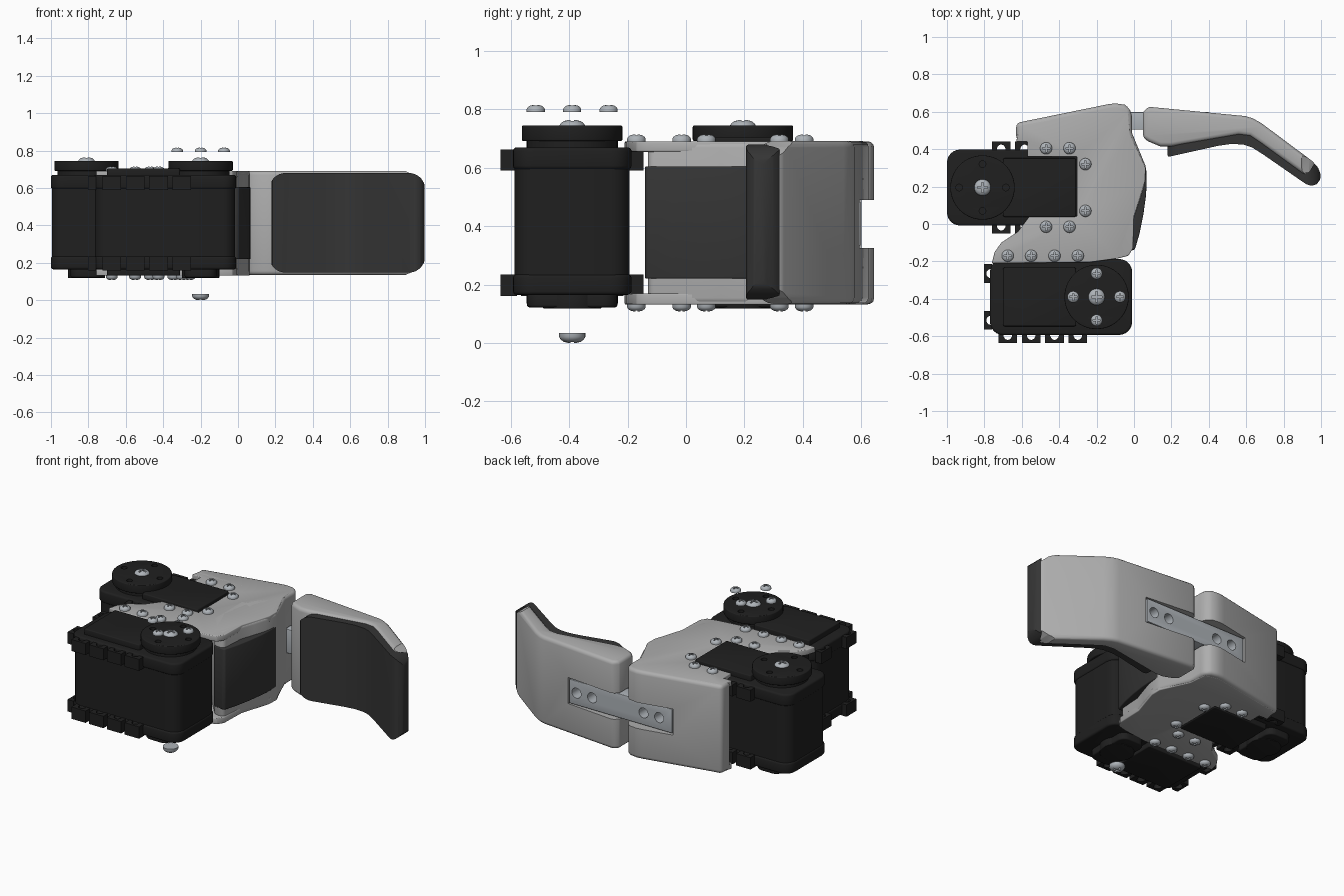
import bpy, bmesh, math
from mathutils import Matrix

if "Cube" in bpy.data.objects:
    bpy.data.objects.remove(bpy.data.objects["Cube"])


def material(name, r, g, b):
    m = bpy.data.materials.new(name)
    m.diffuse_color = (r, g, b, 1)
    m.use_nodes = True
    m.node_tree.nodes["Principled BSDF"].inputs["Base Color"].default_value = m.diffuse_color
    return m


BLACK = material("black_plastic", 0.014, 0.014, 0.014)
RUBBER = material("dark_rubber", 0.035, 0.035, 0.035)
STEEL = material("steel", 0.42, 0.45, 0.48)
GREY = material("grey_plastic", 0.42, 0.42, 0.42)
cutters = []


def finish(name, bm, mat, bevel=0.0, segs=3):
    bmesh.ops.recalc_face_normals(bm, faces=bm.faces)
    me = bpy.data.meshes.new(name)
    bm.to_mesh(me)
    bm.free()
    ob = bpy.data.objects.new(name, me)
    bpy.context.collection.objects.link(ob)
    if mat:
        me.materials.append(mat)
    if bevel:
        b = ob.modifiers.new("bevel", "BEVEL")
        b.width, b.segments = bevel, segs
        b.limit_method, b.angle_limit = "ANGLE", math.radians(32)
    return ob


def prism(name, pts, lo, hi, mat=None, bevel=0.0, axis="z", segs=3):
    """Extrude a 2D outline along z (points x,y) or along y (points x,z)."""
    bm = bmesh.new()
    place = (lambda p, h: (p[0], p[1], h)) if axis == "z" else (lambda p, h: (p[0], h, p[1]))
    a = [bm.verts.new(place(p, lo)) for p in pts]
    b = [bm.verts.new(place(p, hi)) for p in pts]
    bm.faces.new(a)
    bm.faces.new(b[::-1])
    for i in range(len(pts)):
        j = (i + 1) % len(pts)
        bm.faces.new((a[i], a[j], b[j], b[i]))
    return finish(name, bm, mat, bevel, segs)


def rrect(x0, x1, y0, y1, r, n=6):
    x0, x1 = sorted((x0, x1))
    out = []
    for k, (cx, cy) in enumerate([(x1 - r, y1 - r), (x0 + r, y1 - r), (x0 + r, y0 + r), (x1 - r, y0 + r)]):
        for i in range(n + 1):
            t = math.pi / 2 * (k + i / n)
            out.append((cx + r * math.cos(t), cy + r * math.sin(t)))
    return out


def circle(cx, cy, r, n=40):
    return [(cx + r * math.cos(2 * math.pi * i / n), cy + r * math.sin(2 * math.pi * i / n)) for i in range(n)]


def boolean(ob, cutter, op="DIFFERENCE"):
    m = ob.modifiers.new("cut", "BOOLEAN")
    m.operation, m.object, m.solver = op, cutter, "EXACT"
    cutter.hide_render = True
    cutters.append(cutter)


def bake(ob):
    bpy.context.view_layer.update()
    me = bpy.data.meshes.new_from_object(ob.evaluated_get(bpy.context.evaluated_depsgraph_get()))
    ob.modifiers.clear()
    ob.data = me


# Servo motor: horn axis at (cx, cy), case runs in direction d along x
def servo(tag, cx, cy, d):
    X = lambda u: cx + d * u
    prism(tag + "_case", rrect(X(-.185), X(.565), cy - .197, cy + .197, .07), .22, .61, BLACK)
    for part, lo, hi in (("lower_lid", .165, .235), ("upper_lid", .595, .67)):
        prism(f"{tag}_{part}", rrect(X(-.19), X(.57), cy - .203, cy + .203, .07), lo, hi, BLACK, .012)
    for part, lo, hi in (("bottom_cap", .132, .17), ("top_cap", .66, .705)):
        prism(f"{tag}_{part}", rrect(X(.11), X(.5), cy - .157, cy + .157, .01), lo, hi, BLACK, .006)
    # output horn and rear bearing
    prism(tag + "_horn_neck", circle(cx, cy, .155), .66, .70, BLACK)
    horn = prism(tag + "_horn", circle(cx, cy, .172, 56), .692, .745, BLACK, .005)
    for i in range(4):
        a = i * math.pi / 2
        boolean(horn, prism("cutter", circle(cx + .125 * math.cos(a), cy + .125 * math.sin(a), .018, 16), .72, .8))
    prism(tag + "_rear_boss", rrect(cx - .085, cx + .085, cy - .155, cy + .155, .05), .122, .17, BLACK, .008)
    prism(tag + "_rear_disc", circle(cx, cy, .1), .118, .17, BLACK, .004)
    # arched screw tabs on both long sides and the far end
    arch = [(.024 * math.cos(math.pi * i / 8), .030 * math.sin(math.pi * i / 8)) for i in range(9)]
    tab = [(.05, -.01), (.05, .045), (-.05, .045), (-.05, -.01)] + [(-.024, -.01)] + arch[::-1] + [(.024, -.01)]
    spots = [(X(u), cy + s * .2, s, 0) for u in (.1, .225, .35, .475) for s in (-1, 1)]
    spots += [(X(.567), cy + v, d, 1) for v in (-.125, .125)]
    for x, y, s, end in spots:
        pts = [(x + s * q * .75, y + p) if end else (x + p, y + s * q) for p, q in tab]
        for lo, hi in ((.16, .235), (.59, .663)):
            prism(tag + "_screw_tab", pts, lo, hi, BLACK)


servo("front_servo", -.2, -.39, -1)
servo("left_servo", -.81, .195, 1)

# Bracket: two plates with a servo cutout, joined by a back and side wall
plate = [(-.61, .53), (-.63, .44), (-.57, .44), (-.57, .36), (-.305, .36), (-.305, .04), (-.56, .04),
         (-.62, -.04), (-.71, -.10), (-.745, -.15), (-.76, -.21), (-.24, -.205), (-.09, -.185), (-.03, -.17),
         (-.005, -.13), (0, .04), (.035, .15), (.06, .23), (.062, .3), (-.02, .48), (-.03, .60), (-.12, .62)]
for part, lo, hi in (("bottom", .131, .17), ("top", .655, .691)):
    prism(f"bracket_{part}_plate", plate, lo, hi, GREY, .005)
wall = [(-.63, .45), (-.63, .54), (-.14, .64), (-.10, .645), (-.05, .638), (-.02, .615), (-.012, .58), (-.012, .49),
        (.062, .31), (.065, .28), (.055, .2), (.03, .12), (0, .03), (-.01, -.13), (-.07, -.13), (-.2, .02), (-.2, .45)]
bracket_wall = prism("bracket_wall", wall, .132, .691, GREY, .022)

# Palm pad between the plates
prism("palm_pad", [(-.08, -.13), (-.01, -.142), (.005, -.135), (.03, -.05), (.05, .05), (.064, .15), (.068, .22),
                   (.066, .29), (0, .3)], .22, .605, RUBBER, .006)

# Bent finger with rounded tip corners
finger_pts = [(.048, .46), (.048, .595), (.06, .617), (.085, .626), (.595, .577), (.635, .565), (.68, .54), (.955, .335),
              (.975, .315), (.955, .25), (.90, .27), (.68, .43), (.62, .47), (.56, .477), (.2, .415), (.14, .415), (.08, .44)]
finger = prism("finger", finger_pts, .134, .692, GREY, .022)
tip = [(-.5, .1), (-.5, .72), (.87, .72), (.90, .688), (.935, .672), (.965, .645), (.985, .61), (.993, .57),
       (.993, .255), (.985, .215), (.965, .18), (.935, .153), (.90, .137), (.87, .1)]
boolean(finger, prism("cutter", tip, 0, 1, axis="y"), "INTERSECT")

# Rubber pad along the inside of the finger, wrapping the tip
pad_pts = [(.18, .358), (.18, .43), (.56, .49), (.62, .483), (.69, .435), (.90, .28), (.935, .275), (.965, .325), (.985, .30),
           (.998, .265), (.995, .235), (.975, .212), (.95, .204), (.92, .213), (.69, .372), (.63, .41), (.585, .425), (.52, .428), (.45, .418)]
finger_pad = prism("finger_pad", pad_pts, .13, .70, RUBBER, .01)
boolean(finger_pad, prism("cutter", rrect(.168, 1.0, .148, .68, .085, 8), 0, 1, axis="y"), "INTERSECT")

# Link bar let into the backs of bracket and finger
slot = prism("slot_cutter", [(-.33, .508), (.41, .508), (.41, .8), (-.33, .8)], .325, .49)
boolean(bracket_wall, slot)
boolean(finger, slot)
bar = prism("link_bar", [(-.32, .505), (.40, .505), (.40, .598), (-.32, .598)], .332, .484, STEEL, .004)
for x in (-.23, -.12, .24, .35):
    boolean(bar, prism("cutter", circle(x, .408, .032, 24), .52, .7, axis="y"))

# Cross-head screw, unit radius, shared by every screw
bm = bmesh.new()
rings = [[bm.verts.new((r * math.cos(math.pi * i / 12), r * math.sin(math.pi * i / 12), z)) for i in range(24)]
         for r, z in ((1, 0), (1, .3), (.88, .5), (.65, .67), (.35, .75))]
for a, b in zip(rings, rings[1:]):
    for i in range(24):
        j = (i + 1) % 24
        bm.faces.new((a[i], a[j], b[j], b[i]))
bm.faces.new(rings[0])
bm.faces.new(rings[-1])
screw = finish("screw", bm, STEEL)
w, l = .12, .62
plus = [(l, -w), (l, w), (w, w), (w, l), (-w, l), (-w, w), (-l, w), (-l, -w), (-w, -w), (-w, -l), (w, -l), (w, -w)]
boolean(screw, prism("cutter", plus, .35, 1))

# Bake modifiers and smooth, then drop the cutters
solids = [o for o in bpy.context.collection.objects if o not in cutters]
for ob in solids:
    if ob.modifiers:
        bake(ob)
for ob in set(cutters):
    bpy.data.objects.remove(ob)
bpy.ops.object.select_all(action="DESELECT")
for ob in solids:
    ob.select_set(True)
bpy.context.view_layer.objects.active = solids[0]
bpy.ops.object.shade_smooth_by_angle(angle=math.radians(32))


def put_screw(name, x, y, z, r, up=1):
    ob = bpy.data.objects.new(name, screw.data)
    bpy.context.collection.objects.link(ob)
    ob.location, ob.scale = (x, y, z), (r, r, r)
    if up < 0:
        ob.rotation_euler = (math.pi, 0, 0)


# Bracket screws top and bottom
for x, y in [(-.47, .405), (-.345, .405), (-.26, .32), (-.26, .07), (-.47, -.015), (-.345, -.015),
             (-.675, -.17), (-.55, -.17), (-.425, -.17), (-.3, -.17)]:
    put_screw("bracket_screw", x, y, .69, .032)
    put_screw("bracket_screw", x, y, .132, .032, -1)
# Horn screws, including the loose ones above and below the front servo
for x, y in [(-.2, -.39), (-.81, .195)]:
    put_screw("horn_center_screw", x, y, .73, .045)
for dx, dy in [(.125, 0), (-.125, 0), (0, .125), (0, -.125)]:
    put_screw("horn_screw", -.2 + dx, -.39 + dy, .792, .031)
put_screw("rear_screw", -.2, -.39, .034, .045, -1)
bpy.data.objects.remove(screw)
